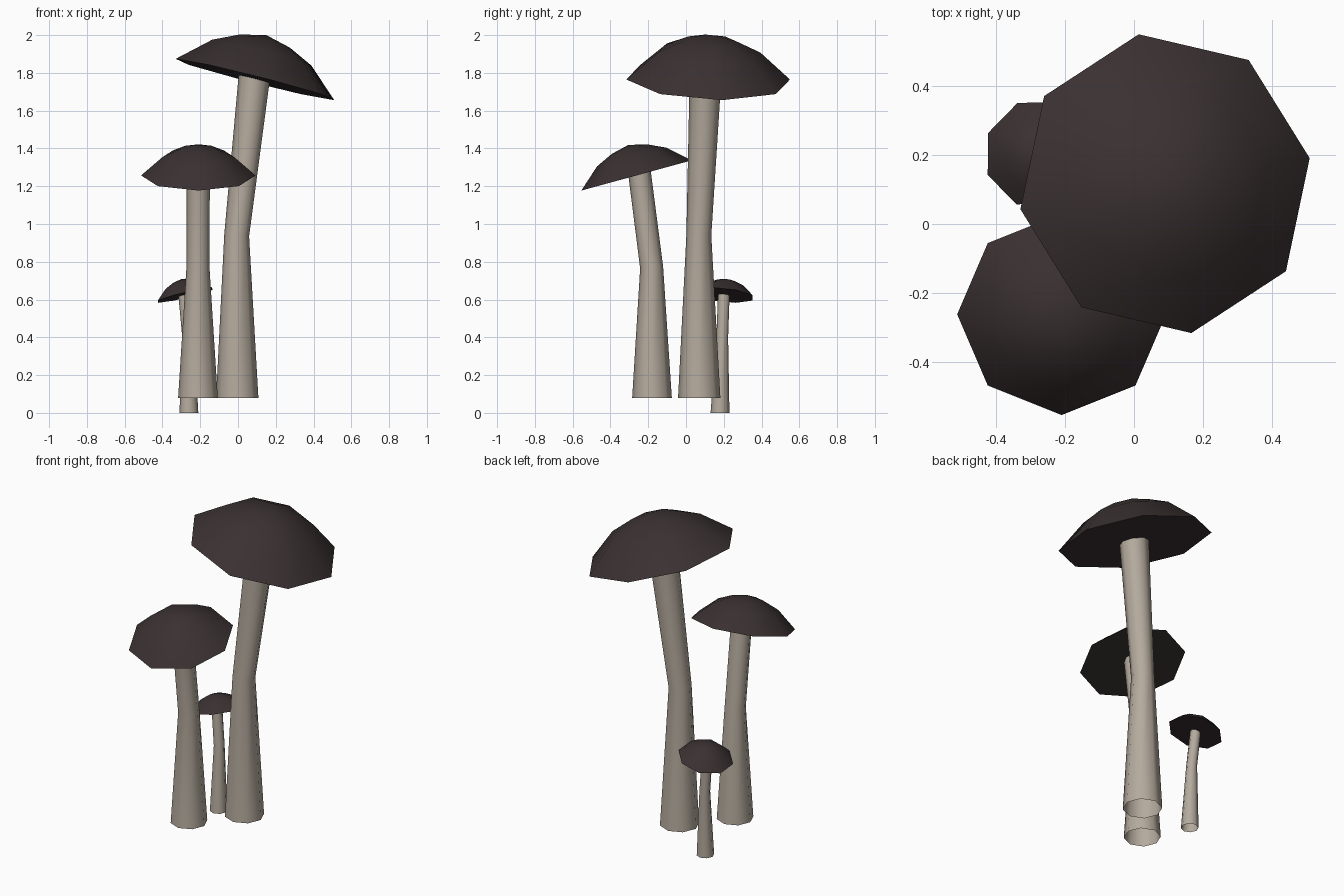
import bpy, bmesh, math
from mathutils import Vector, Matrix

if "Cube" in bpy.data.objects:
    bpy.data.objects.remove(bpy.data.objects["Cube"])

SIDES = 8


def material(name, rgb):
    m = bpy.data.materials.new(name)
    m.diffuse_color = (*rgb, 1)
    m.use_nodes = True
    m.node_tree.nodes["Principled BSDF"].inputs["Base Color"].default_value = m.diffuse_color
    return m


CAP = material("dark_brown_cap", (0.042, 0.030, 0.031))
STEM = material("pale_grey_stem", (0.46, 0.405, 0.34))


def tilt(heading, angle):
    # lean the z axis by angle towards the heading, keeping a corner on the heading
    return Matrix.Rotation(heading, 3, 'Z') @ Matrix.Rotation(angle, 3, 'Y')


def ring(bm, centre, radius, rot, height=0.0):
    c = Vector(centre)
    return [bm.verts.new(c + rot @ Vector((radius * math.cos(a), radius * math.sin(a), height)))
            for a in (2 * math.pi * i / SIDES for i in range(SIDES))]


def bridge(bm, low, high):
    for i in range(SIDES):
        j = (i + 1) % SIDES
        bm.faces.new((low[i], low[j], high[j], high[i]))


def finish(bm, name, mat):
    me = bpy.data.meshes.new(name)
    bm.to_mesh(me)
    bm.free()
    me.materials.append(mat)
    ob = bpy.data.objects.new(name, me)
    bpy.context.collection.objects.link(ob)
    bpy.ops.object.select_all(action='DESELECT')
    ob.select_set(True)
    bpy.context.view_layer.objects.active = ob
    bpy.ops.object.shade_smooth_by_angle(angle=math.radians(60))


def mushroom(size, cap_centre, cap_radius, heading, angle, stem):
    rot = tilt(math.radians(heading), math.radians(angle))

    # faceted dome with flat underside
    bm = bmesh.new()
    rings = [ring(bm, cap_centre, r * cap_radius, rot, h * cap_radius)
             for r, h in ((1, 0), (0.625, 0.334), (0.318, 0.477))]
    for low, high in zip(rings, rings[1:]):
        bridge(bm, low, high)
    apex = bm.verts.new(Vector(cap_centre) + rot @ Vector((0, 0, 0.552 * cap_radius)))
    for i in range(SIDES):
        bm.faces.new((rings[-1][i], rings[-1][(i + 1) % SIDES], apex))
    bm.faces.new(rings[0][::-1])
    finish(bm, size + "_cap", CAP)

    # bent open stem: three rings, the top one lying on the cap's underside
    bm = bmesh.new()
    # unwind the heading so the stem is not twisted
    lean = rot @ Matrix.Rotation(-math.radians(heading), 3, 'Z')
    half = Matrix.Identity(3).to_quaternion().slerp(lean.to_quaternion(), 0.3).to_matrix()
    rots = (Matrix.Identity(3), half, lean)
    rings = [ring(bm, (x, y, z), r, q) for (x, y, z, r), q in zip(stem, rots)]
    for low, high in zip(rings, rings[1:]):
        bridge(bm, low, high)
    finish(bm, size + "_stem", STEM)


mushroom("large", (0.09, 0.117, 1.765), 0.44, 10, 14.4,
         ((-0.004, 0.07, 0.08, 0.112), (-0.007, 0.068, 0.94, 0.066), (0.085, 0.103, 1.769, 0.084)))
mushroom("medium", (-0.21, -0.262, 1.257), 0.303, 270, 15.3,
         ((-0.212, -0.18, 0.08, 0.105), (-0.212, -0.182, 0.77, 0.061), (-0.21, -0.245, 1.263, 0.061)))
mushroom("small", (-0.28, 0.205, 0.623), 0.16, 157.5, 14.5,
         ((-0.26, 0.18, 0.0, 0.05), (-0.264, 0.192, 0.4, 0.031), (-0.285, 0.2, 0.624, 0.031)))
